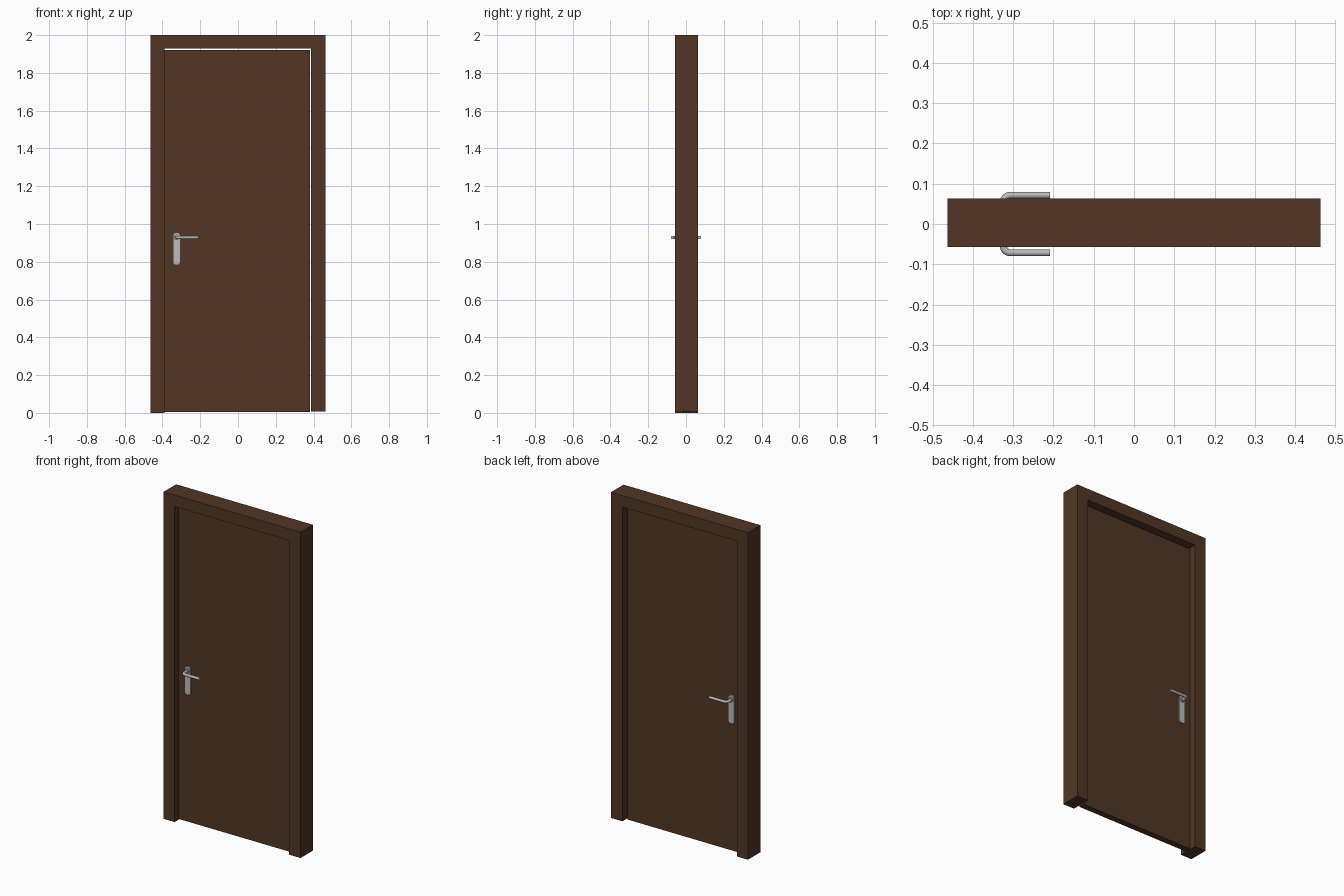
import bpy, bmesh, math

if "Cube" in bpy.data.objects:
    bpy.data.objects.remove(bpy.data.objects["Cube"])


def material(name, rgb):
    m = bpy.data.materials.new(name)
    m.diffuse_color = (*rgb, 1)
    m.use_nodes = True
    m.node_tree.nodes["Principled BSDF"].inputs["Base Color"].default_value = m.diffuse_color
    return m


brown = material("dark_brown_wood", (0.084, 0.037, 0.018))
metal = material("brushed_metal", (0.50, 0.50, 0.50))


def prism(name, outline, y0, y1, mat):
    """Extrude an (x, z) outline from y0 to y1."""
    bm = bmesh.new()
    face = bm.faces.new([bm.verts.new((x, y0, z)) for x, z in outline])
    ext = bmesh.ops.extrude_face_region(bm, geom=[face])
    for v in ext["geom"]:
        if isinstance(v, bmesh.types.BMVert):
            v.co.y = y1
    bmesh.ops.recalc_face_normals(bm, faces=bm.faces[:])
    me = bpy.data.meshes.new(name)
    bm.to_mesh(me)
    bm.free()
    me.materials.append(mat)
    ob = bpy.data.objects.new(name, me)
    bpy.context.collection.objects.link(ob)
    return ob


def smooth(ob):
    bpy.ops.object.select_all(action='DESELECT')
    ob.select_set(True)
    bpy.context.view_layer.objects.active = ob
    bpy.ops.object.shade_smooth_by_angle(angle=math.radians(35))


def lever(name, path, radius, mat):
    """Round bar swept along a path of points."""
    cu = bpy.data.curves.new(name, 'CURVE')
    cu.dimensions = '3D'
    cu.bevel_depth = radius
    cu.bevel_resolution = 4
    cu.use_fill_caps = True
    sp = cu.splines.new('POLY')
    sp.points.add(len(path) - 1)
    for p, co in zip(sp.points, path):
        p.co = (*co, 1)
    cu.materials.append(mat)
    ob = bpy.data.objects.new(name, cu)
    bpy.context.collection.objects.link(ob)
    bpy.ops.object.select_all(action='DESELECT')
    ob.select_set(True)
    bpy.context.view_layer.objects.active = ob
    bpy.ops.object.convert(target='MESH')
    smooth(bpy.context.view_layer.objects.active)


# Frame: one U-shaped surround
prism("door_frame", [(-0.463, 0), (-0.463, 2), (0.463, 2), (0.463, 0.008),
                     (0.386, 0.008), (0.386, 1.929), (-0.389, 1.929), (-0.389, 0)],
      -0.057, 0.063, brown)

# Door leaf, recessed on both sides, with a thin gap at the top and right
DOOR_FRONT, DOOR_BACK = -0.017, 0.021
prism("door_leaf", [(-0.389, 0.004), (-0.389, 1.922), (0.380, 1.922), (0.380, 0.004)],
      DOOR_FRONT, DOOR_BACK, brown)

# Handle set on each side: backplate, rosette, bent lever
CX, CZ = -0.325, 0.929
for side, s, face in (("front", -1, DOOR_FRONT), ("back", 1, DOOR_BACK)):
    w = 0.020
    top = [(CX + w * math.cos(a), 0.936 + w * math.sin(a))
           for a in (math.pi * i / 10 for i in range(11))]
    prism(side + "_backplate",
          top + [(CX - w, 0.795), (CX - 0.012, 0.783), (CX + 0.012, 0.783), (CX + w, 0.795)],
          face, face + s * 0.008, metal)
    ring = [(CX + 0.015 * math.cos(a), CZ + 0.015 * math.sin(a))
            for a in (math.tau * i / 20 for i in range(20))]
    smooth(prism(side + "_rosette", ring, face, face + s * 0.016, metal))

    y_end, r = 0.0715, 0.018
    path = [(CX, face, CZ)]
    for i in range(7):
        a = math.pi / 2 * i / 6
        path.append((CX + r * (1 - math.cos(a)), s * (y_end - r + r * math.sin(a)), CZ))
    path.append((-0.209, s * y_end, CZ))
    lever(side + "_lever", path, 0.0085, metal)
